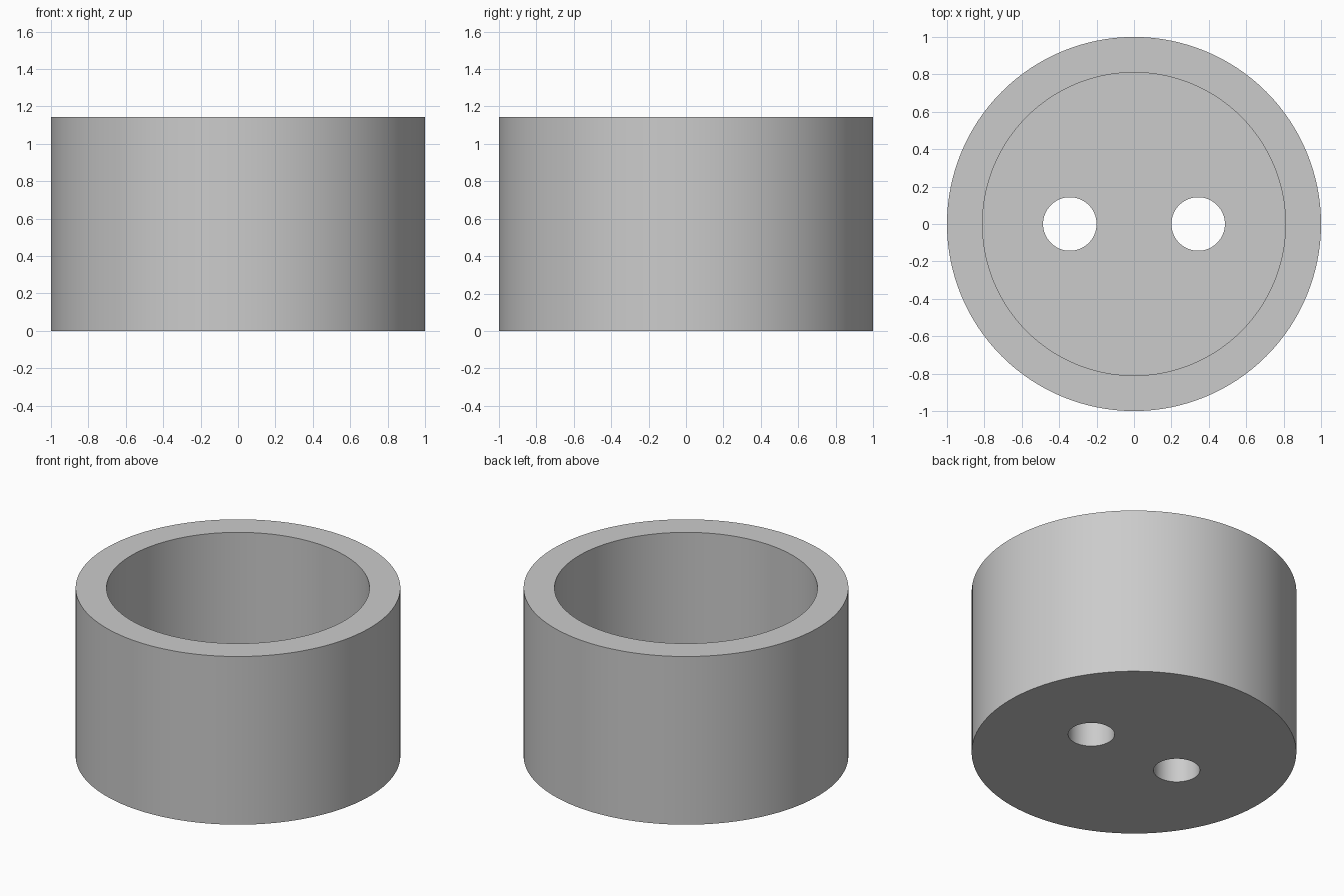
import bpy
import math

SEGMENTS = 128
OUTER_R, INNER_R, HEIGHT = 1.0, 0.81, 1.143
FLOOR = 0.19
HOLE_R, HOLE_X = 0.143, 0.343

cube = bpy.data.objects.get("Cube")
if cube:
    bpy.data.objects.remove(cube, do_unlink=True)

grey = bpy.data.materials.new("plain_grey")
grey.use_nodes = True
colour = (0.6, 0.6, 0.6, 1)
grey.diffuse_color = colour
grey.node_tree.nodes["Principled BSDF"].inputs["Base Color"].default_value = colour


def cylinder(name, radius, bottom, top, x=0, sides=SEGMENTS):
    bpy.ops.mesh.primitive_cylinder_add(
        vertices=sides, radius=radius, depth=top - bottom,
        location=(x, 0, (top + bottom) / 2))
    obj = bpy.context.object
    obj.name = name
    obj.data.materials.append(grey)
    return obj


# Solid body of the cup
cup = cylinder("cup_body", OUTER_R, 0, HEIGHT)

# Cutters: the open cavity and the two through holes in the floor
cutters = [cylinder("cavity_cutter", INNER_R, FLOOR, HEIGHT + 0.2)]
for side, x in (("left", HOLE_X), ("right", -HOLE_X)):
    cutters.append(cylinder(side + "_hole_cutter", HOLE_R, -0.2, FLOOR + 0.2, x, 64))

bpy.ops.object.select_all(action="DESELECT")
cup.select_set(True)
bpy.context.view_layer.objects.active = cup
for cutter in cutters:
    cut = cup.modifiers.new(cutter.name, "BOOLEAN")
    cut.operation = "DIFFERENCE"
    cut.solver = "EXACT"
    cut.object = cutter
    bpy.ops.object.modifier_apply(modifier=cut.name)
for cutter in cutters:
    bpy.data.objects.remove(cutter, do_unlink=True)

# Smooth walls with crisp rims
bpy.ops.object.shade_smooth_by_angle(angle=math.radians(30))
